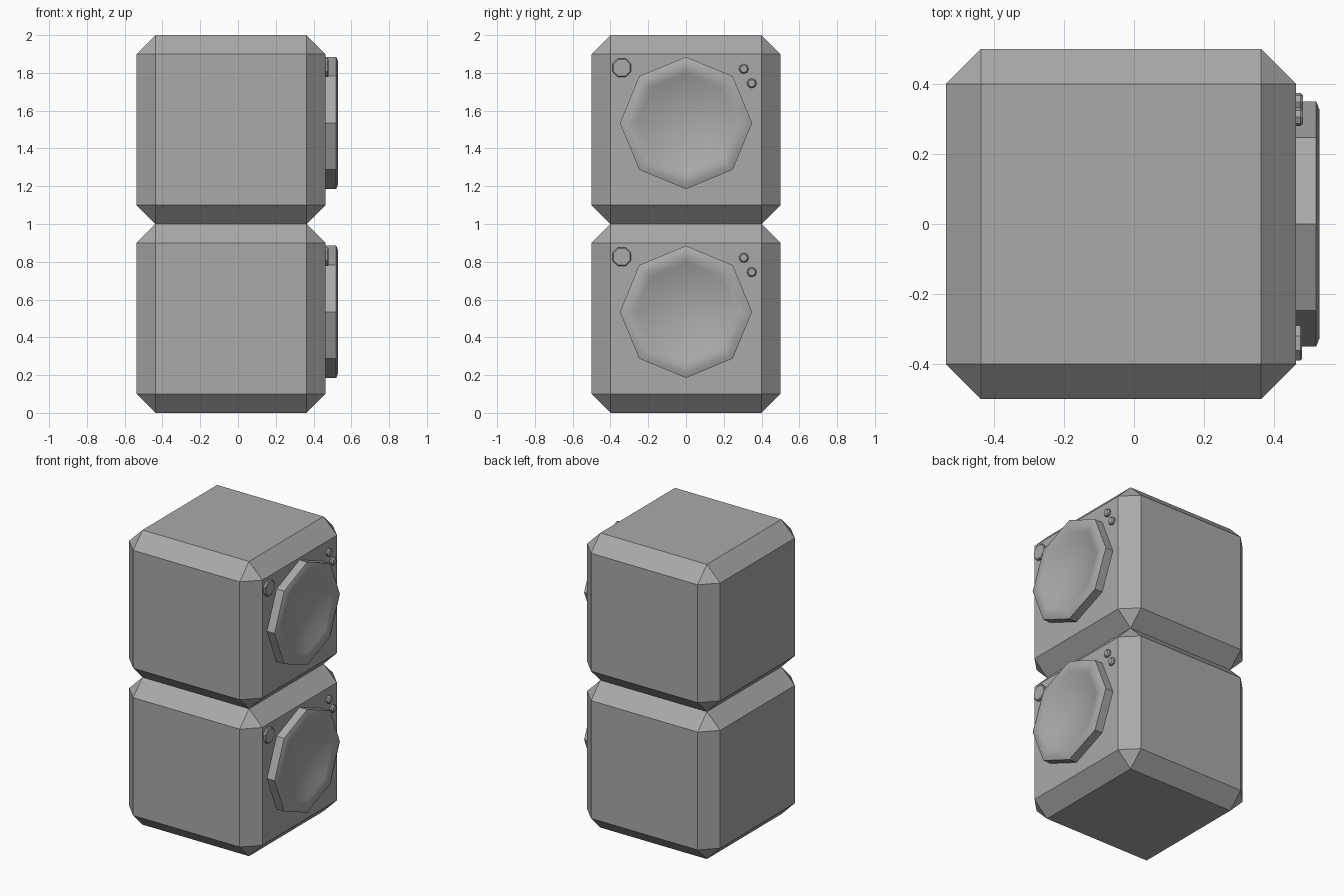
import bpy
import bmesh
from math import cos, sin, pi

cube = bpy.data.objects.get("Cube")
if cube:
    bpy.data.objects.remove(cube)

GREY = (0.4, 0.4, 0.4, 1)
grey = bpy.data.materials.new("plain grey")
grey.use_nodes = True
grey.diffuse_color = GREY
grey.node_tree.nodes["Principled BSDF"].inputs["Base Color"].default_value = GREY

FACE_X = 0.463  # the side that carries the door


def finish(bm, name):
    bmesh.ops.recalc_face_normals(bm, faces=bm.faces)
    mesh = bpy.data.meshes.new(name)
    bm.to_mesh(mesh)
    bm.free()
    mesh.materials.append(grey)
    obj = bpy.data.objects.new(name, mesh)
    bpy.context.collection.objects.link(obj)
    return obj


def cabinet(name, z):
    """Cube with wide flat chamfers on every edge."""
    bm = bmesh.new()
    bmesh.ops.create_cube(bm, size=1)
    bmesh.ops.bevel(bm, geom=bm.edges[:], offset=0.1, segments=1, affect='EDGES')
    bmesh.ops.translate(bm, verts=bm.verts, vec=(FACE_X - 0.5, 0, z + 0.5))
    return finish(bm, name)


def turned(name, y, z, profile, sides=8, turn=0.0, smooth=False):
    """Spin (radius, height) points about an axis standing out of the face."""
    bm = bmesh.new()
    rings = []
    for r, h in profile:
        count = sides if r > 0 else 1
        angles = [turn + 2 * pi * i / sides for i in range(count)]
        rings.append([bm.verts.new((FACE_X + h, y + r * cos(a), z + r * sin(a)))
                      for a in angles])
    for a, b in zip(rings, rings[1:]):
        for i in range(sides):
            j = (i + 1) % sides
            if len(b) == 1:
                bm.faces.new((a[i], a[j], b[0]))
            else:
                bm.faces.new((a[i], a[j], b[j], b[i]))
    if len(rings[-1]) > 1:
        bm.faces.new(rings[-1])
    obj = finish(bm, name)
    if smooth:
        bpy.ops.object.select_all(action='DESELECT')
        obj.select_set(True)
        bpy.context.view_layer.objects.active = obj
        bpy.ops.object.shade_smooth_by_angle(angle=pi * 0.22)
    return obj


# Rim with a rounded lip, then a shallow dished window
DOOR = [(0.35, -0.01), (0.35, 0.057), (0.325, 0.067), (0.29, 0.067),
        (0.262, 0.057), (0.18, 0.03), (0.09, 0.015), (0, 0.01)]
KNOB = [(0.054, -0.01), (0.054, 0.012), (0.048, 0.017)]
BUTTON = [(0.026, -0.01), (0.026, 0.012), (0.019, 0.02)]

for label, z in (("lower", 0), ("upper", 1)):
    cabinet(label + "_cabinet", z)
    turned(label + "_door", 0, z + 0.535, DOOR, smooth=True)
    turned(label + "_dial", -0.34, z + 0.827, KNOB, turn=pi / 8)
    turned(label + "_button_inner", 0.306, z + 0.821, BUTTON)
    turned(label + "_button_outer", 0.348, z + 0.745, BUTTON)
